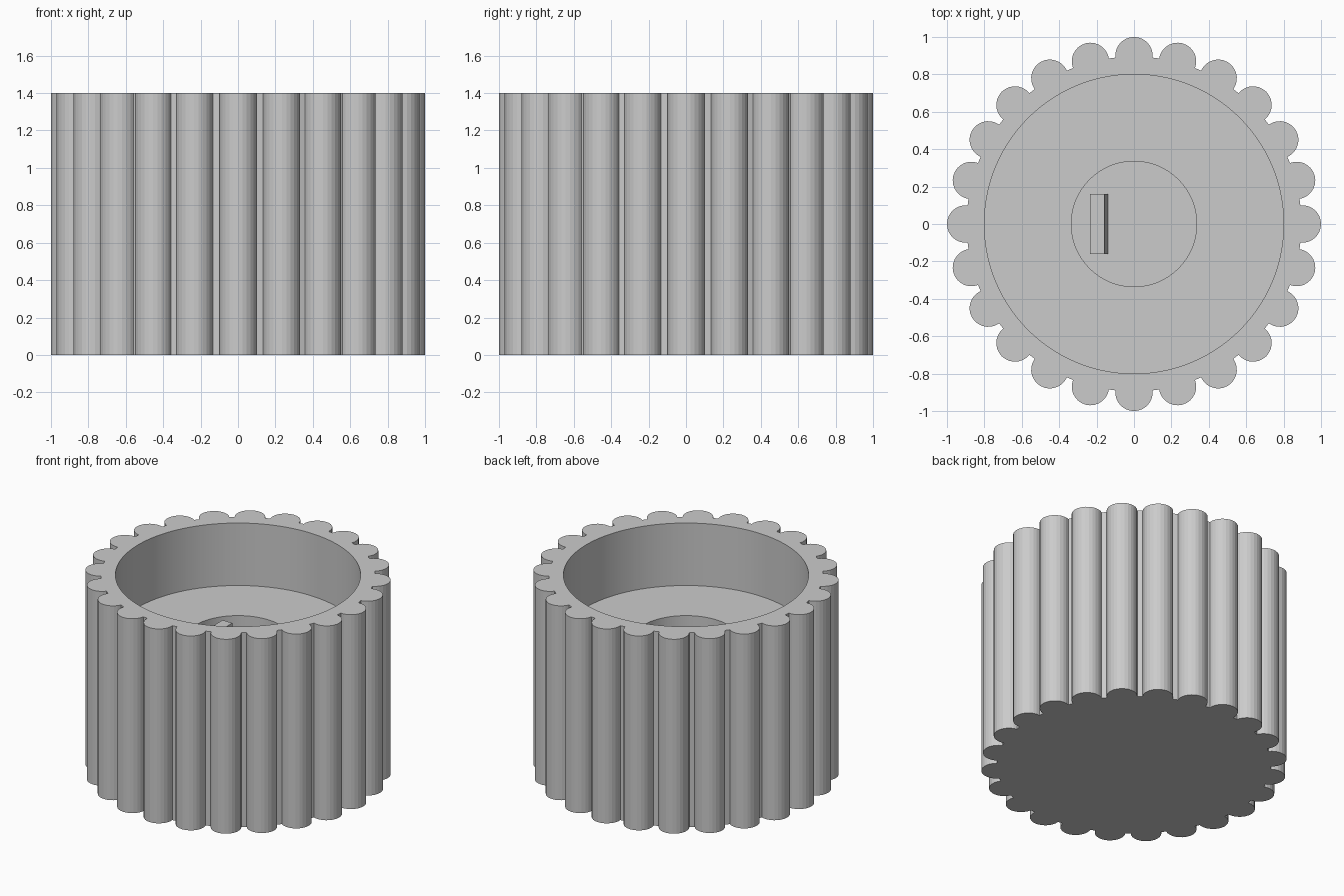
import bpy, bmesh
from math import sin, cos, pi, radians

cube = bpy.data.objects.get("Cube")
if cube:
    bpy.data.objects.remove(cube, do_unlink=True)

HEIGHT, FLOOR, SOCKET_BASE = 1.4, 0.95, 0.5
LOBES, STEPS = 24, 14
LOBE_CENTRE, LOBE_RADIUS = 0.9, 0.1
ARC = radians(96)

grey = bpy.data.materials.new("plain grey")
grey.use_nodes = True
colour = (0.6, 0.6, 0.6, 1)
grey.diffuse_color = colour
grey.node_tree.nodes["Principled BSDF"].inputs["Base Color"].default_value = colour


def finish(name, bm):
    bmesh.ops.recalc_face_normals(bm, faces=bm.faces)
    mesh = bpy.data.meshes.new(name)
    bm.to_mesh(mesh)
    bm.free()
    mesh.materials.append(grey)
    obj = bpy.data.objects.new(name, mesh)
    bpy.context.collection.objects.link(obj)
    return obj


# Scalloped outline: a ring of round lobes with narrow valleys between them
def scallop():
    points = []
    for i in range(LOBES):
        a = 2 * pi * i / LOBES
        for k in range(STEPS + 1):
            b = a - ARC + 2 * ARC * k / STEPS
            points.append((LOBE_CENTRE * cos(a) + LOBE_RADIUS * cos(b),
                           LOBE_CENTRE * sin(a) + LOBE_RADIUS * sin(b)))
    return points


def circle(radius, count):
    start = -pi / LOBES + pi / count
    return [(radius * cos(start + 2 * pi * i / count),
             radius * sin(start + 2 * pi * i / count)) for i in range(count)]


# Knob body: outer wall, rim, wide recess and shaft socket in one skin
outline = scallop()
n = len(outline)
recess, socket = circle(0.8, n), circle(0.335, n)
sections = [(outline, 0), (outline, HEIGHT), (recess, HEIGHT),
            (recess, FLOOR), (socket, FLOOR), (socket, SOCKET_BASE)]
bm = bmesh.new()
rings = [[bm.verts.new((x, y, z)) for x, y in pts] for pts, z in sections]
for low, high in zip(rings, rings[1:]):
    for i in range(n):
        j = (i + 1) % n
        bm.faces.new((low[i], low[j], high[j], high[i]))
bm.faces.new(rings[0][::-1])
bm.faces.new(rings[-1])
finish("knob_body", bm)

# Shaft key: upright tab with one drafted side
profile = [(-0.235, SOCKET_BASE), (-0.14, SOCKET_BASE), (-0.157, FLOOR), (-0.235, FLOOR)]
bm = bmesh.new()
face = bm.faces.new([bm.verts.new((x, -0.16, z)) for x, z in profile])
side = bmesh.ops.extrude_face_region(bm, geom=[face])
bmesh.ops.translate(bm, vec=(0, 0.32, 0),
                    verts=[v for v in side["geom"] if isinstance(v, bmesh.types.BMVert)])
finish("shaft_key", bm)
